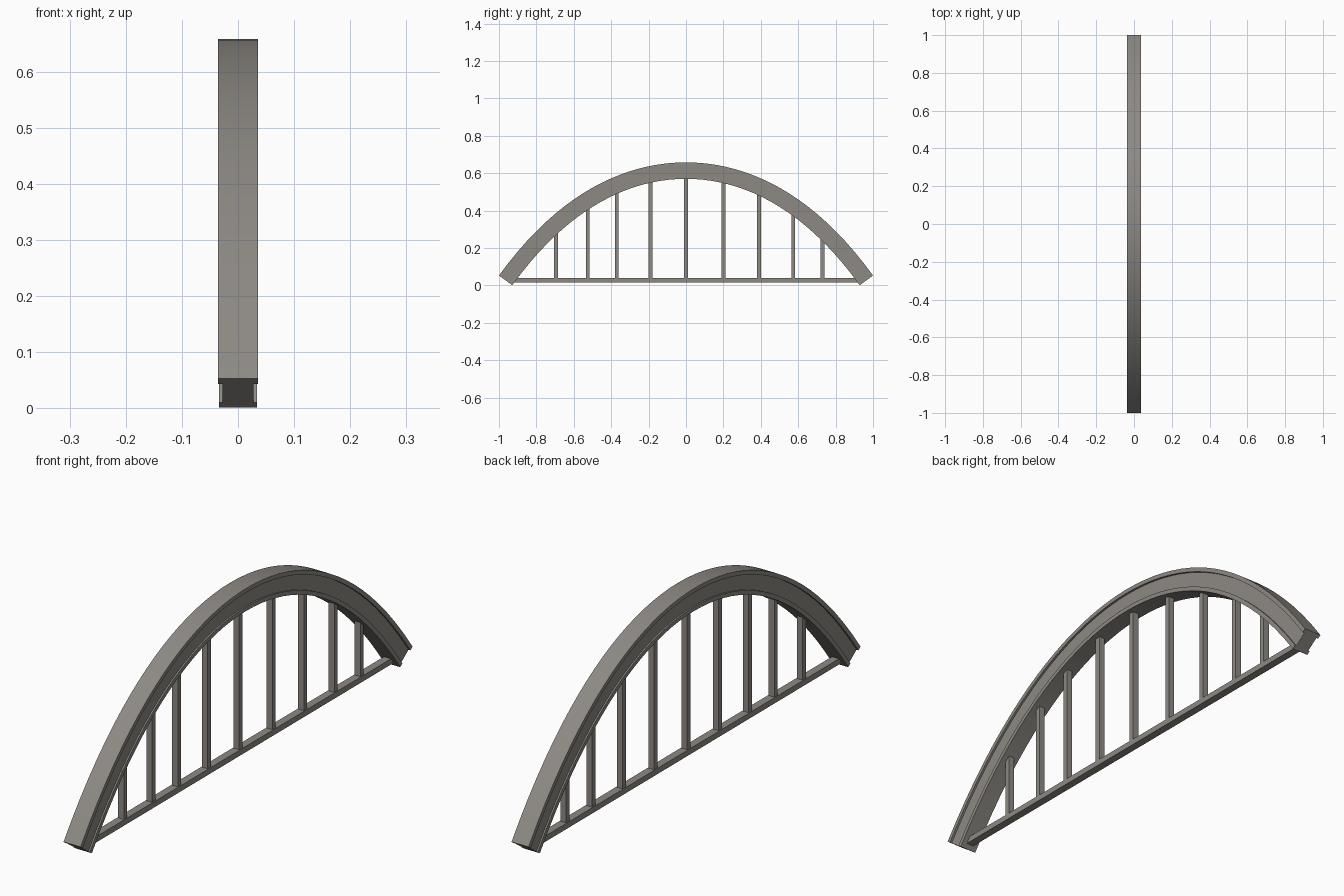
import bpy, bmesh, math
from mathutils import Vector

cube = bpy.data.objects.get("Cube")
if cube:
    bpy.data.objects.remove(cube, do_unlink=True)

mat = bpy.data.materials.new("warm grey steel")
mat.use_nodes = True
colour = (0.27, 0.253, 0.23, 1)
mat.diffuse_color = colour
mat.node_tree.nodes["Principled BSDF"].inputs["Base Color"].default_value = colour

DEPTH = 0.088   # height of the arch beam section
LIP = 0.016     # flange thickness


def arch(y):
    """Outer arch point and its inward normal at a given y."""
    slope = -2 * 0.52 * y - 4 * 0.085 * y ** 3
    point = Vector((0, y, 0.658 - 0.52 * y ** 2 - 0.085 * y ** 4))
    return point, Vector((0, slope, -1)).normalized()


def underside(y):
    """Height of the inner arch edge above a given y."""
    s = y
    for _ in range(12):
        p, n = arch(s)
        s += y - (p + n * DEPTH).y
    p, n = arch(s)
    return (p + n * DEPTH).z


def finish(name, bm):
    bmesh.ops.recalc_face_normals(bm, faces=bm.faces)
    mesh = bpy.data.meshes.new(name)
    bm.to_mesh(mesh)
    bm.free()
    mesh.materials.append(mat)
    obj = bpy.data.objects.new(name, mesh)
    bpy.context.collection.objects.link(obj)
    return obj


def box(name, size, centre):
    bm = bmesh.new()
    bmesh.ops.create_cube(bm, size=1)
    bmesh.ops.scale(bm, vec=size, verts=bm.verts)
    bmesh.ops.translate(bm, vec=centre, verts=bm.verts)
    return finish(name, bm)


# Arch beam: an I-shaped section swept along the curve
right_half = [(0.036, 0), (0.036, LIP), (0.028, LIP),
              (0.028, DEPTH - LIP), (0.034, DEPTH - LIP), (0.034, DEPTH)]
section = right_half + [(-x, d) for x, d in reversed(right_half)]
STEPS = 40
bm = bmesh.new()
rings = []
for i in range(STEPS + 1):
    p, n = arch(-1 + 2 * i / STEPS)
    rings.append([bm.verts.new(p + n * d + Vector((x, 0, 0))) for x, d in section])
count = len(section)
for a, b in zip(rings, rings[1:]):
    for j in range(count):
        k = (j + 1) % count
        bm.faces.new((a[j], a[k], b[k], b[j]))
bm.faces.new(rings[0])
bm.faces.new(rings[-1])
beam = finish("arch_beam", bm)
bpy.context.view_layer.objects.active = beam
beam.select_set(True)
bpy.ops.object.shade_smooth_by_angle(angle=math.radians(30))

# Straight tie rail between the arch feet
box("bottom_rail", (0.03, 1.85, 0.022), (0, 0, 0.028))

# Upright posts from the rail into the arch
posts = [-0.695, -0.525, -0.37, -0.19, 0, 0.2, 0.39, 0.573, 0.73]
for i, y in enumerate(posts):
    top = underside(y) + 0.02
    base = 0.03
    box(f"post_{i + 1}", (0.024, 0.02, top - base), (0, y, (top + base) / 2))
